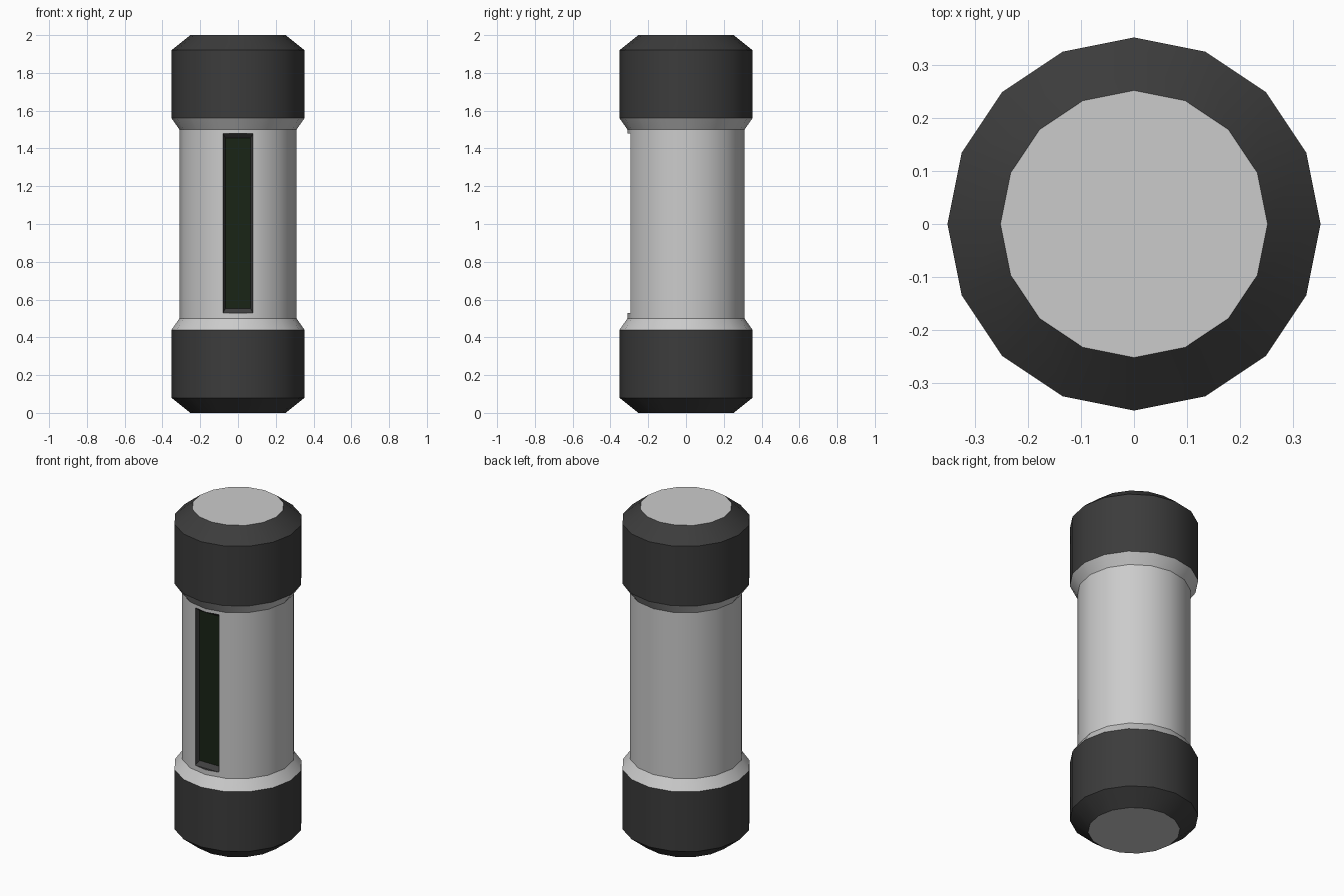
import bpy, bmesh, math

if "Cube" in bpy.data.objects:
    bpy.data.objects.remove(bpy.data.objects["Cube"])

SIDES = 16


def material(name, rgb):
    m = bpy.data.materials.new(name)
    m.diffuse_color = (*rgb, 1)
    m.use_nodes = True
    m.node_tree.nodes["Principled BSDF"].inputs["Base Color"].default_value = m.diffuse_color
    return m


dark = material("dark_rubber", (0.045, 0.045, 0.045))
frame = material("slot_frame", (0.05, 0.05, 0.05))
glass = material("slot_glass", (0.01, 0.018, 0.008))


def make_object(name, bm, mats):
    bmesh.ops.recalc_face_normals(bm, faces=bm.faces[:])
    me = bpy.data.meshes.new(name)
    bm.to_mesh(me)
    bm.free()
    for m in mats:
        me.materials.append(m)
    ob = bpy.data.objects.new(name, me)
    bpy.context.collection.objects.link(ob)
    return ob


def lathe(profile, close_start, close_end):
    """Spin (radius, z) points around z; optional flat end discs."""
    bm = bmesh.new()
    rings = [[bm.verts.new((r * math.cos(2 * math.pi * i / SIDES),
                            r * math.sin(2 * math.pi * i / SIDES), z))
              for i in range(SIDES)] for r, z in profile]
    for a, b in zip(rings, rings[1:]):
        for i in range(SIDES):
            j = (i + 1) % SIDES
            bm.faces.new((a[i], a[j], b[j], b[i]))
    if close_start:
        bm.faces.new(rings[0][::-1])
    if close_end:
        bm.faces.new(rings[-1])
    return bm


def smooth(ob):
    bpy.ops.object.select_all(action='DESELECT')
    ob.select_set(True)
    bpy.context.view_layer.objects.active = ob
    bpy.ops.object.shade_smooth_by_angle(angle=math.radians(30))


# grey tube with flared shoulders
body = make_object("body_tube", lathe(
    [(0.352, 0.44), (0.31, 0.50), (0.31, 1.50), (0.352, 1.56)], True, True),
    [None, frame, glass])

# tapered cutter for the front window: wide mouth outside, smaller floor inside
bm = bmesh.new()


def rect(hx, hz, y):
    return [bm.verts.new((sx * hx, y, 1.004 + sz * hz))
            for sx, sz in ((-1, -1), (1, -1), (1, 1), (-1, 1))]


loops = [rect(0.079, 0.475, -0.45), rect(0.079, 0.475, -0.294), rect(0.067, 0.452, -0.27)]
for a, b in zip(loops, loops[1:]):
    for i in range(4):
        bm.faces.new((a[i], a[i - 1], b[i - 1], b[i])).material_index = 1
bm.faces.new(loops[0])
bm.faces.new(loops[2]).material_index = 2
cutter = make_object("slot_cutter", bm, [None, frame, glass])
cutter.hide_render = True

mod = body.modifiers.new("slot", 'BOOLEAN')
mod.object = cutter
mod.operation = 'DIFFERENCE'
mod.solver = 'EXACT'
bpy.context.view_layer.objects.active = body
bpy.ops.object.modifier_apply(modifier=mod.name)
bpy.data.objects.remove(cutter)

# drop the hidden end discs of the tube
bm = bmesh.new()
bm.from_mesh(body.data)
ends = [f for f in bm.faces
        if abs(f.normal.z) > 0.99 and abs(f.calc_center_median().z - 1) > 0.55]
bmesh.ops.delete(bm, geom=ends, context='FACES')
bm.to_mesh(body.data)
bm.free()
smooth(body)

# chamfered dark caps with grey end discs, bottom and top
for name, flip in (("bottom_cap", False), ("top_cap", True)):
    pts = [(0.252, 0.0), (0.352, 0.08), (0.352, 0.44)]
    if flip:
        pts = [(r, 2 - z) for r, z in pts]
    bm = lathe(pts, True, False)
    bm.faces.ensure_lookup_table()
    bm.faces[-1].material_index = 1
    cap = make_object(name, bm, [dark, None])
    # open shells: make sure the end disc points outward
    disc = max(cap.data.polygons, key=lambda p: len(p.vertices))
    if (disc.normal.z > 0) != flip:
        cap.data.flip_normals()
    smooth(cap)
